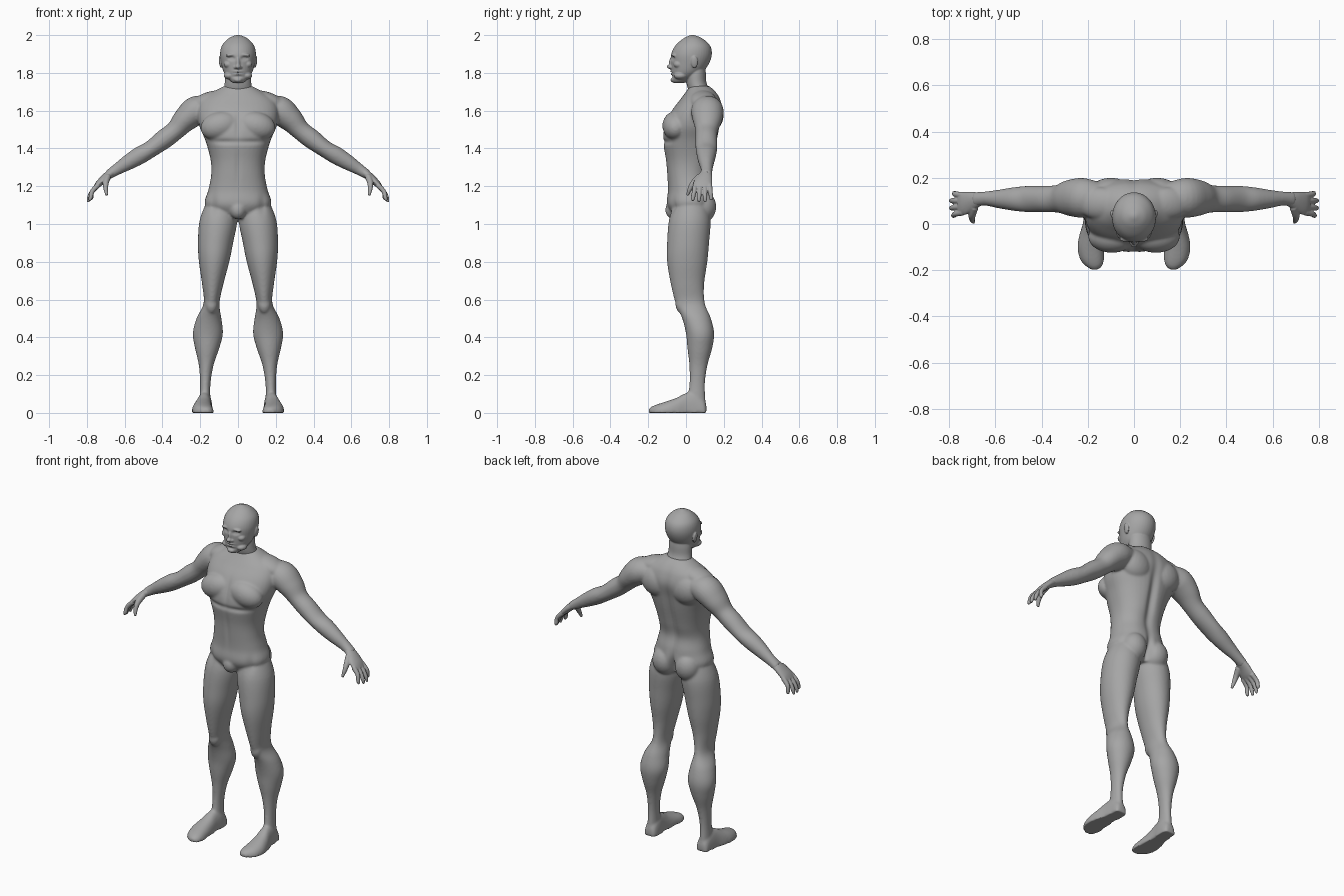
import bpy, bmesh, math
from mathutils import Vector, Matrix

cube = bpy.data.objects.get("Cube")
if cube:
    bpy.data.objects.remove(cube)

grey = bpy.data.materials.new("plain_grey")
grey.use_nodes = True
tone = (0.38, 0.38, 0.38, 1)
grey.diffuse_color = tone
grey.node_tree.nodes["Principled BSDF"].inputs["Base Color"].default_value = tone

SIDES = (-1, 1)


def refine(rows, steps=5):
    """Smooth a short table of sections with a Catmull-Rom curve."""
    out = []
    last = len(rows) - 1
    for i in range(last):
        quad = [rows[max(0, min(last, i + k))] for k in (-1, 0, 1, 2)]
        for s in range(steps):
            t = s / steps
            out.append([b + t * ((c - a) + t * ((2*a - 5*b + 4*c - d) + t * (3*(b - c) + d - a))) / 2
                        for a, b, c, d in zip(*quad)])
    return out + [list(rows[-1])]


def skin(bm, rings, power=1.0, floor=False, count=40):
    """Skin closed rings given as (centre, half axis, half axis)."""
    loops = []
    for c, u, v in rings:
        loop = []
        for k in range(count):
            a = math.tau * k / count
            p, q = (math.copysign(abs(w) ** power, w) for w in (math.cos(a), math.sin(a)))
            co = c + u * p + v * q
            if floor:
                co.z = max(co.z, 0)
            loop.append(bm.verts.new(co))
        loops.append(loop)
    faces = [bm.faces.new(loops[0]), bm.faces.new(loops[-1])]
    for low, high in zip(loops, loops[1:]):
        for k in range(count):
            j = (k + 1) % count
            faces.append(bm.faces.new((low[k], low[j], high[j], high[k])))
    bmesh.ops.recalc_face_normals(bm, faces=faces)


def column(bm, rows, side=1, power=1.0):
    """Upright form; rows are height, inner x, outer x, front y, back y."""
    skin(bm, [(Vector((side * (a + b) / 2, (f + k) / 2, z)), Vector(((b - a) / 2, 0, 0)),
               Vector((0, (k - f) / 2, 0))) for z, a, b, f, k in refine(rows)], power)


def limb(bm, rows, side):
    """Sloping form; rows are x, y, z, radius across, radius through."""
    rows = refine(rows)
    rings = []
    for i, (x, y, z, across, through) in enumerate(rows):
        a, b = rows[max(0, i - 1)], rows[min(len(rows) - 1, i + 1)]
        run = Vector((side * (b[0] - a[0]), b[1] - a[1], b[2] - a[2])).normalized()
        wide = (Vector((0, 1, 0)) - run * run.y).normalized()
        rings.append((Vector((side * x, y, z)), wide * across, run.cross(wide) * through))
    skin(bm, rings, count=24)


def blob(bm, centre, radii, tilt=0):
    """Mirrored pair of muscle or feature ellipsoids (one if centred)."""
    for side in SIDES if centre[0] else (1,):
        place = (Matrix.Translation((side * centre[0], centre[1], centre[2]))
                 @ Matrix.Rotation(side * tilt, 4, "Y") @ Matrix.Diagonal((*radii, 1)))
        bmesh.ops.create_uvsphere(bm, u_segments=24, v_segments=16, radius=1, matrix=place)


def fuse(name, bm, voxel, rounds):
    """Blend overlapping forms into one smooth skin."""
    mesh = bpy.data.meshes.new(name)
    bm.to_mesh(mesh)
    bm.free()
    obj = bpy.data.objects.new(name, mesh)
    bpy.context.collection.objects.link(obj)
    blend = obj.modifiers.new("Blend", "REMESH")
    blend.mode, blend.voxel_size = "VOXEL", voxel
    soft = obj.modifiers.new("Soften", "SMOOTH")
    soft.factor, soft.iterations = 0.5, rounds
    graph = bpy.context.evaluated_depsgraph_get()
    obj.data = bpy.data.meshes.new_from_object(obj.evaluated_get(graph))
    obj.modifiers.clear()
    bpy.data.meshes.remove(mesh)
    obj.data.name = name
    obj.data.materials.clear()
    obj.data.materials.append(grey)
    obj.data.shade_smooth()
    return obj


def press(obj, centre, radii, push):
    """Sculpt a soft dent or swelling, mirrored when off centre."""
    for side in SIDES if centre[0] else (1,):
        for v in obj.data.vertices:
            d = sum(((p - c) / r) ** 2 for p, c, r in
                    zip((v.co.x * side, v.co.y, v.co.z), centre, radii))
            if d < 6:
                v.co.y += push * math.exp(-d)


# Torso
body = bmesh.new()
torso = [(1.03, .10, -.06, .10), (1.1, .175, -.1, .14), (1.18, .157, -.096, .135),
         (1.26, .142, -.1, .12), (1.34, .145, -.107, .14), (1.44, .172, -.122, .165),
         (1.52, .205, -.112, .18), (1.6, .215, -.075, .195), (1.66, .19, -.03, .182),
         (1.7, .13, 0, .158), (1.73, .075, .02, .125)]
column(body, [(z, -w, w, f, b) for z, w, f, b in torso], power=0.88)

# Chest, shoulder, back, hip and groin masses
blob(body, (.095, -.055, 1.52), (.105, .07, .075), .25)
blob(body, (.10, .13, 1.58), (.10, .07, .09), -.3)
blob(body, (.15, .09, 1.655), (.1, .07, .045), .3)
blob(body, (.075, .085, 1.09), (.075, .075, .085))
blob(body, (0, -.065, 1.075), (.045, .045, .05))

# Legs, feet and arms
leg = [(1.12, .02, .165, -.06, .11), (1.02, .004, .203, -.09, .13), (.9, .026, .212, -.1, .122),
       (.8, .046, .207, -.1, .113), (.68, .078, .19, -.08, .096), (.58, .098, .182, -.055, .1),
       (.5, .088, .22, -.02, .132), (.42, .08, .239, 0, .149), (.34, .1, .227, .008, .138),
       (.25, .13, .207, .018, .113), (.15, .146, .201, .018, .1), (.05, .145, .205, .0, .105)]
foot = [(.108, .174, .02, .04), (.095, .174, .036, .07), (.05, .175, .04, .11),
        (0, .18, .042, .105), (-.05, .186, .051, .08), (-.1, .188, .057, .062),
        (-.15, .182, .053, .046), (-.18, .174, .038, .034), (-.198, .17, .016, .02)]
arm = [(.15, .11, 1.615, .07, .06), (.22, .113, 1.6, .086, .078), (.28, .113, 1.552, .078, .066),
       (.33, .109, 1.497, .06, .052), (.39, .108, 1.45, .058, .052), (.46, .108, 1.398, .057, .045),
       (.52, .108, 1.363, .051, .047), (.58, .108, 1.327, .041, .041),
       (.64, .11, 1.29, .031, .031), (.69, .106, 1.258, .032, .024)]
for side in SIDES:
    column(body, leg, side)
    skin(body, [(Vector((side * x, y, 0)), Vector((w, 0, 0)), Vector((0, 0, h)))
                for y, x, w, h in refine(foot)], 0.85, floor=True)
    limb(body, arm, side)
blob(body, (.14, -.02, .575), (.034, .036, .05))
skin_body = fuse("body", body, 0.0065, 8)

# Spine furrow, breastbone, rib edge, waist, navel and shin shaping
press(skin_body, (0, .16, 1.38), (.024, .09, .22), -.018)
press(skin_body, (0, .15, 1.08), (.016, .09, .06), -.03)
press(skin_body, (0, -.12, 1.53), (.014, .07, .07), .008)
press(skin_body, (.08, -.12, 1.435), (.08, .06, .014), .009)
press(skin_body, (0, -.11, 1.3), (.014, .05, .1), .005)
press(skin_body, (.085, .14, 1.25), (.045, .07, .1), .006)
press(skin_body, (.13, -.05, 1.1), (.02, .08, .05), .008)

# Hands with four fingers and a thumb
palm = [(.66, .109, 1.278, .027, .024), (.7, .1, 1.248, .04, .021), (.735, .089, 1.215, .05, .018),
        (.757, .088, 1.192, .046, .011)]
thumb = [(.69, .075, 1.25, .02, .018), (.7, .04, 1.218, .016, .016),
         (.7, .02, 1.185, .012, .012), (.694, .007, 1.152, .007, .007)]
for side, name in zip(SIDES, ("right_hand", "left_hand")):
    hand = bmesh.new()
    limb(hand, palm, side)
    limb(hand, thumb, side)
    for i, reach in enumerate((-.008, 0, 0, -.012)):
        root, tip = .05 + .025 * i, .037 + .032 * i
        limb(hand, [(.74, root, 1.207, .014, .014), (.772, (root + tip) / 2, 1.172, .012, .012),
                    (.788 + reach, tip, 1.14, .011, .011),
                    (.794 + reach, tip, 1.115 - reach, .006, .006)], side)
    fuse(name, hand, 0.0035, 4)

# Head, neck, ears and facial masses
head = bmesh.new()
neck = [(1.66, .1, .03, .15), (1.71, .078, .012, .125), (1.75, .07, .002, .108),
        (1.8, .068, .0, .105), (1.85, .06, .01, .1)]
skull = [(1.747, .026, -.066, -.01), (1.76, .044, -.074, .025), (1.8, .074, -.076, .085),
         (1.85, .089, -.079, .122), (1.9, .095, -.078, .137), (1.945, .085, -.056, .127),
         (1.98, .054, -.017, .09), (1.996, .022, .014, .056), (2.001, .006, .03, .04)]
for rows in (neck, skull):
    column(head, [(z, -w, w, f, b) for z, w, f, b in rows])
blob(head, (0, -.078, 1.848), (.011, .013, .035))
blob(head, (0, -.084, 1.833), (.015, .018, .012))
blob(head, (.013, -.077, 1.829), (.009, .011, .008))
blob(head, (.032, -.064, 1.895), (.032, .014, .01), .1)
blob(head, (.05, -.04, 1.845), (.026, .026, .02))
blob(head, (0, -.068, 1.764), (.022, .014, .014))
blob(head, (.093, .045, 1.857), (.008, .018, .032), .15)
blob(head, (.045, -.03, 1.785), (.03, .035, .02))
face = fuse("head", head, 0.0038, 5)

# Eye sockets, lids, lips and ear hollows
press(face, (.034, -.07, 1.877), (.017, .03, .01), .014)
press(face, (.035, -.07, 1.876), (.01, .03, .006), -.007)
press(face, (0, -.08, 1.807), (.022, .03, .006), -.006)
press(face, (0, -.08, 1.794), (.019, .03, .005), -.006)
press(face, (0, -.08, 1.8005), (.024, .03, .003), .006)
press(face, (0, -.08, 1.779), (.03, .03, .007), .005)
